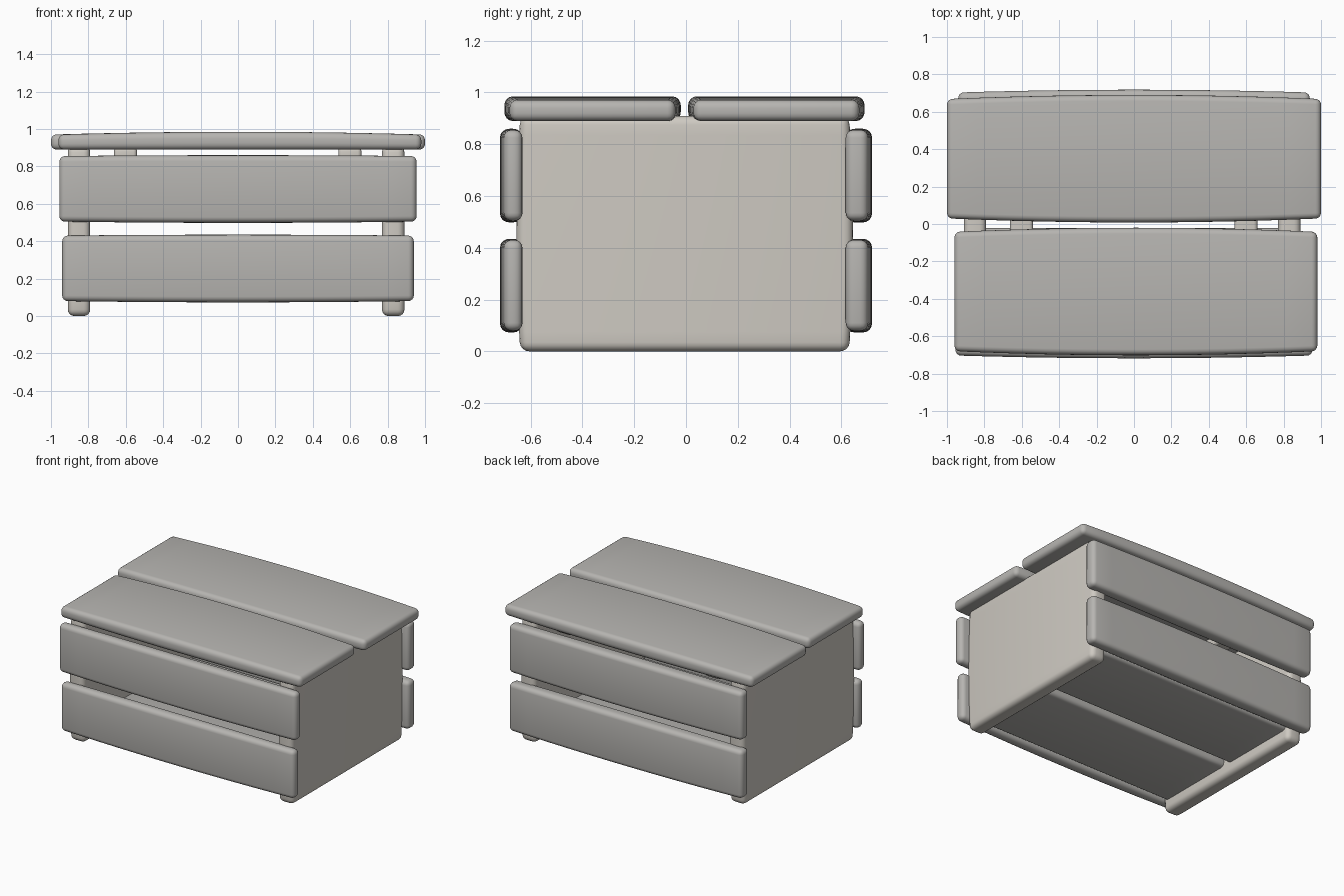
import bpy
import bmesh
from mathutils import Vector

old = bpy.data.objects.get("Cube")
if old:
    bpy.data.objects.remove(old, do_unlink=True)


def material(name, colour):
    mat = bpy.data.materials.new(name)
    mat.use_nodes = True
    mat.diffuse_color = (*colour, 1)
    mat.node_tree.nodes["Principled BSDF"].inputs["Base Color"].default_value = (*colour, 1)
    return mat


board_grey = material("board grey", (0.47, 0.46, 0.44))
panel_beige = material("panel beige", (0.62, 0.59, 0.54))


def plank(name, mat, low, high, along=0, grow_low=(0, 0, 0), grow_high=(0, 0, 0), radius=0.03):
    """Rounded box that swells towards the middle of its length."""
    low, high = Vector(low), Vector(high)
    size = high - low
    bm = bmesh.new()
    bmesh.ops.create_cube(bm, size=1)
    for v in bm.verts:
        v.co = Vector([low[i] + (v.co[i] + 0.5) * size[i] for i in range(3)])
    bmesh.ops.bevel(bm, geom=bm.edges[:], offset=radius, segments=4,
                    profile=0.5, affect='EDGES')
    # Cross cuts let the long faces bend
    normal = Vector([float(i == along) for i in range(3)])
    cuts = 12
    for k in range(1, cuts):
        bmesh.ops.bisect_plane(bm, geom=bm.verts[:] + bm.edges[:] + bm.faces[:],
                               plane_co=low + size * (k / cuts), plane_no=normal)
    for v in bm.verts:
        frac = [(v.co[i] - low[i]) / size[i] for i in range(3)]
        swell = 1 - (2 * frac[along] - 1) ** 2
        for i in range(3):
            v.co[i] += swell * (frac[i] * grow_high[i] - (1 - frac[i]) * grow_low[i])
    mesh = bpy.data.meshes.new(name)
    bm.to_mesh(mesh)
    bm.free()
    mesh.materials.append(mat)
    obj = bpy.data.objects.new(name, mesh)
    bpy.context.collection.objects.link(obj)
    bpy.ops.object.select_all(action='DESELECT')
    obj.select_set(True)
    bpy.context.view_layer.objects.active = obj
    bpy.ops.object.shade_smooth_by_angle(angle=0.6)
    return obj


# End panels, which also stand as feet
for side, x in (("right", -0.85), ("left", 0.83)):
    plank(side + "_end_panel", panel_beige, (x - 0.06, -0.64, 0), (x + 0.06, 0.63, 0.91),
          along=2, grow_low=(0, 0.015, 0), grow_high=(0, 0.015, 0), radius=0.035)

# Lid boards, swelling sideways and upwards
lid_grow = (0, 0.022, 0), (0, 0.022, 0.015)
plank("front_lid_board", board_grey, (-0.96, -0.68, 0.89), (0.98, -0.042, 0.97), 0, *lid_grow)
plank("back_lid_board", board_grey, (-1.0, 0.03, 0.89), (1.0, 0.668, 0.97), 0, *lid_grow)

# Battens under the lid
for side, x in (("right", -0.602), ("left", 0.598)):
    plank(side + "_lid_batten", panel_beige, (x - 0.062, -0.56, 0.82), (x + 0.062, 0.56, 0.9),
          along=1, radius=0.02)

# Side slats, swelling outwards
for level, z0, z1, half in (("lower", 0.08, 0.43, 0.94), ("upper", 0.505, 0.855, 0.955)):
    plank("front_" + level + "_slat", board_grey, (-half, -0.703, z0), (half, -0.632, z1), 0,
          (0, 0.015, 0.007), (0, 0, 0.005))
    plank("back_" + level + "_slat", board_grey, (-0.94, 0.617, z0), (0.94, 0.703, z1), 0,
          (0, 0, 0.007), (0, 0.015, 0.005))

# Floor boards between the end panels
for place, y0, y1 in (("front", -0.62, -0.022), ("back", 0.022, 0.61)):
    plank(place + "_floor_board", board_grey, (-0.82, y0, 0.08), (0.8, y1, 0.16), 0)
